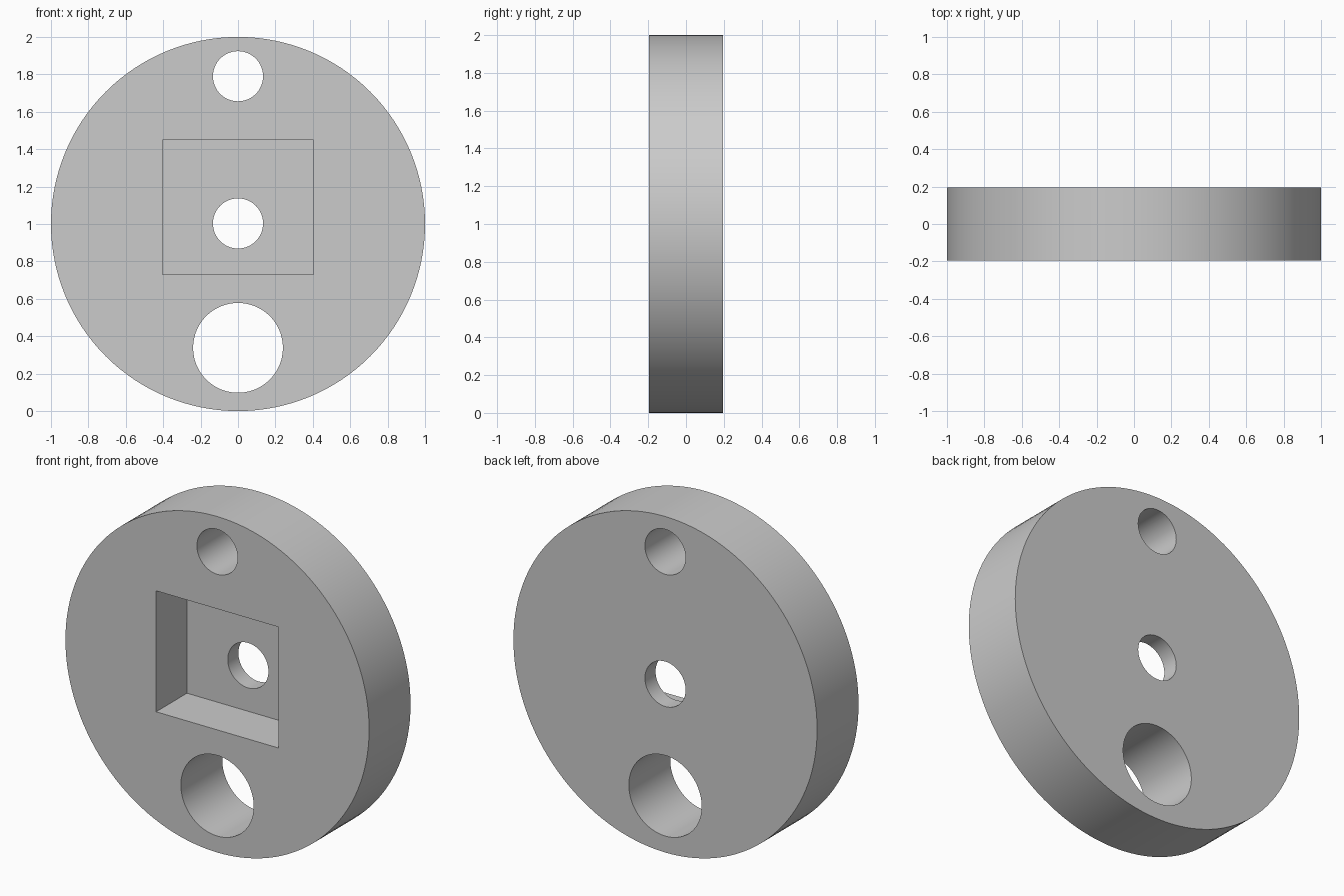
import bpy
from math import pi, radians

cube = bpy.data.objects.get("Cube")
if cube:
    bpy.data.objects.remove(cube, do_unlink=True)

HALF = 0.195     # half thickness of the disc
POCKET = 0.29    # depth of the front recess

grey = bpy.data.materials.new("plain grey")
grey.use_nodes = True
colour = (0.6, 0.6, 0.6, 1)
grey.diffuse_color = colour
grey.node_tree.nodes["Principled BSDF"].inputs["Base Color"].default_value = colour


def cylinder(name, radius, z, depth, sides):
    """Cylinder lying along y."""
    bpy.ops.mesh.primitive_cylinder_add(vertices=sides, radius=radius, depth=depth,
                                        location=(0, 0, z), rotation=(pi / 2, 0, 0))
    obj = bpy.context.object
    obj.name = name
    bpy.ops.object.transform_apply(location=False, rotation=True, scale=True)
    return obj


# Round body
disc = cylinder("disc_body", 1, 1, 2 * HALF, 128)
disc.data.materials.append(grey)

# Through holes
cutters = [cylinder("upper_hole_cutter", 0.134, 1.79, 1, 64),
           cylinder("centre_hole_cutter", 0.134, 1.003, 1, 64),
           cylinder("lower_hole_cutter", 0.24, 0.338, 1, 96)]

# Rectangular recess, open to the front
bpy.ops.mesh.primitive_cube_add(size=1, location=(0, POCKET - HALF - 0.5, 1.09))
pocket = bpy.context.object
pocket.name = "recess_cutter"
pocket.scale = (0.805, 1, 0.72)
bpy.ops.object.transform_apply(location=False, rotation=False, scale=True)
cutters.insert(0, pocket)

# Cut the openings out of the body
bpy.ops.object.select_all(action='DESELECT')
disc.select_set(True)
bpy.context.view_layer.objects.active = disc
for cutter in cutters:
    cutter.data.materials.append(grey)
    cut = disc.modifiers.new(cutter.name, 'BOOLEAN')
    cut.operation = 'DIFFERENCE'
    cut.solver = 'EXACT'
    cut.object = cutter
    bpy.ops.object.modifier_apply(modifier=cut.name)
for cutter in cutters:
    bpy.data.objects.remove(cutter, do_unlink=True)

bpy.ops.object.shade_smooth_by_angle(angle=radians(30))
